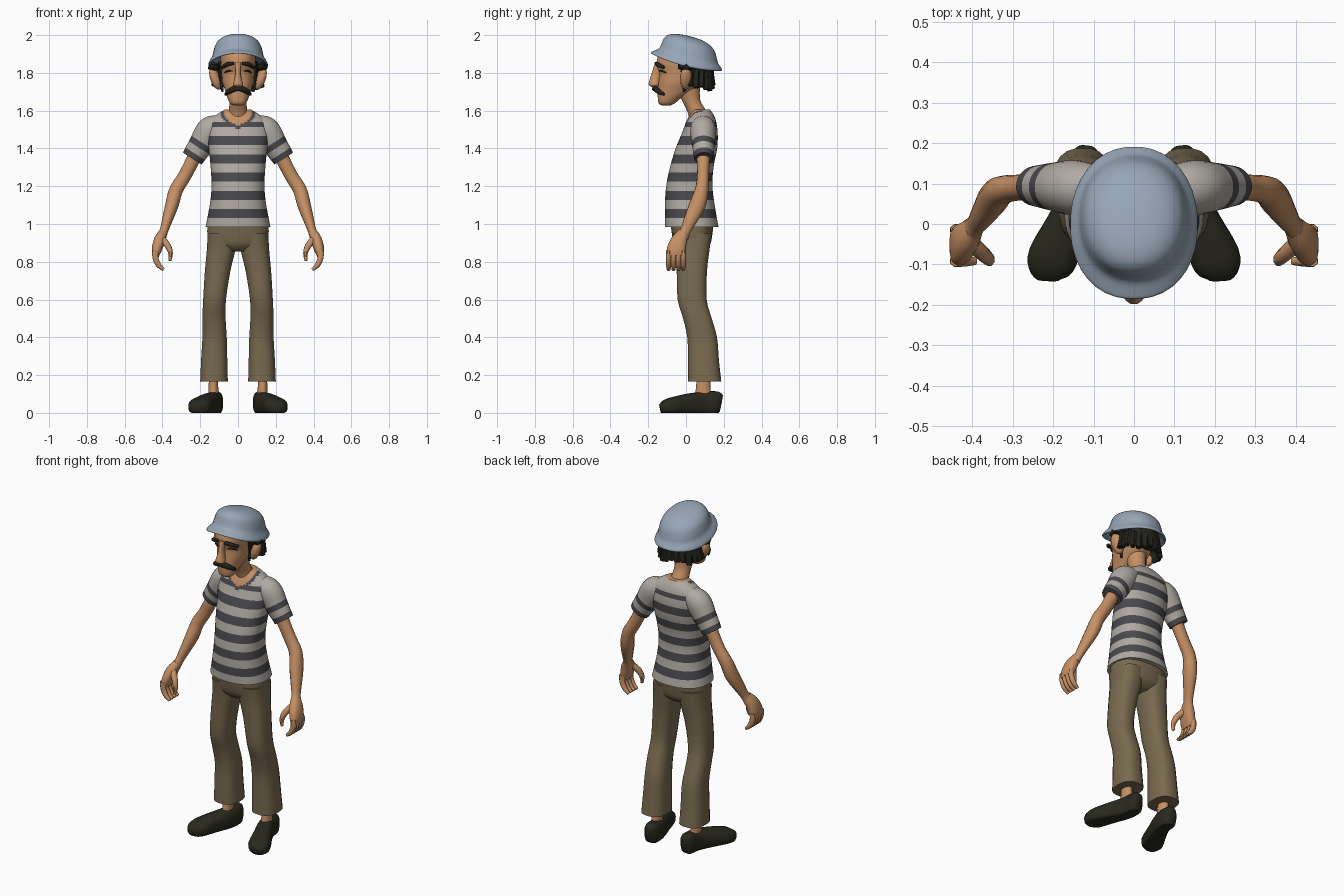
import bpy, bmesh, math, random
from mathutils import Vector, Matrix

random.seed(4)


def material(name, rgb):
    m = bpy.data.materials.new(name)
    m.diffuse_color = (*rgb, 1)
    return m


SKIN = material("skin", (0.56, 0.28, 0.13))
LIGHT = material("light stripe", (0.43, 0.40, 0.36))
DARK = material("dark stripe", (0.068, 0.066, 0.076))
BROWN = material("trouser brown", (0.19, 0.145, 0.08))
SHOE = material("shoe black", (0.022, 0.022, 0.013))
HAIR = material("hair black", (0.017, 0.016, 0.011))
STEEL = material("helmet blue grey", (0.31, 0.38, 0.47))


def finish(name, bm, mats, angle=50):
    bmesh.ops.recalc_face_normals(bm, faces=bm.faces)
    me = bpy.data.meshes.new(name)
    bm.to_mesh(me)
    bm.free()
    for m in mats:
        me.materials.append(m)
    ob = bpy.data.objects.new(name, me)
    bpy.context.collection.objects.link(ob)
    bpy.ops.object.select_all(action='DESELECT')
    ob.select_set(True)
    bpy.context.view_layer.objects.active = ob
    bpy.ops.object.shade_smooth_by_angle(angle=math.radians(angle))
    return ob


def smooth(secs, k):
    """Catmull-Rom resampling of section tuples."""
    out = []
    for i in range(len(secs) - 1):
        a, b, c, d = (secs[max(0, min(len(secs) - 1, i + j))] for j in (-1, 0, 1, 2))
        for s in range(k):
            t = s / k
            out.append([0.5 * (2 * q + (r - p) * t + (2 * p - 5 * q + 4 * r - w) * t * t
                               + (3 * q - p - 3 * r + w) * t ** 3) for p, q, r, w in zip(a, b, c, d)])
    return out + [list(secs[-1])]


def loft(name, secs, mats, side=1, ref=None, n=16, k=3, power=2.0, cuts=(), rule=None, warp=None):
    """Skin sections (x, y, z, ru, rv); flat rings, or rings across the path when ref is given."""
    bm = bmesh.new()
    pts = smooth(secs, k)
    pos = [Vector(p[:3]) for p in pts]
    rings = []
    for i, p in enumerate(pts):
        u, v = Vector((1, 0, 0)), Vector((0, 1, 0))
        if ref:
            t = (pos[min(i + 1, len(pos) - 1)] - pos[max(i - 1, 0)]).normalized()
            v = Vector(ref)
            v = (v - t * v.dot(t)).normalized()
            u = v.cross(t)
        ring = []
        for j in range(n):
            a = 2 * math.pi * (j + 0.5) / n
            c, s = (math.copysign(abs(f) ** (2 / power), f) for f in (math.cos(a), math.sin(a)))
            co = pos[i] + u * c * p[3] + v * s * p[4]
            if warp:
                co = warp(co)
            co.x *= side
            ring.append(bm.verts.new(co))
        rings.append(ring)
    for a, b in zip(rings, rings[1:]):
        for j in range(n):
            bm.faces.new((a[j], a[(j + 1) % n], b[(j + 1) % n], b[j]))
    bm.faces.new(rings[0])
    bm.faces.new(rings[-1])
    for co, no in cuts:
        bmesh.ops.bisect_plane(bm, geom=bm.verts[:] + bm.edges[:] + bm.faces[:], plane_co=co, plane_no=no)
    if rule:
        for f in bm.faces:
            f.material_index = rule(f.calc_center_median())
    return finish(name, bm, mats)


def span(z, rx, front, back, x=0):
    """Flat section from its half width and front/back limits."""
    return (x, (front + back) / 2, z, rx, (back - front) / 2)


# Shirt body: horizontal stripes, skin at the neckline with a dark collar
def shirt_rule(c):
    if c.y < 0.09:
        d = (c.x / 0.078) ** 2 + ((c.z - 1.61) / 0.085) ** 2
        if d < 1:
            return 2
        if d < 1.5:
            return 1
    return 1 if c.z < 1.54 and ((c.z - 1.031) / 0.0965) % 1 < 0.5 else 0


loft("shirt_body", [span(0.985, .172, -.112, .172), span(1.1, .15, -.112, .152), span(1.2, .14, -.105, .14),
                    span(1.3, .145, -.085, .146), span(1.4, .155, -.055, .165), span(1.48, .165, -.022, .168),
                    span(1.54, .155, 0, .16), span(1.575, .12, .018, .148), span(1.605, .07, .035, .128)],
     [LIGHT, DARK, SKIN], n=56, k=6, power=2.3, rule=shirt_rule,
     cuts=[((0, 0, 1.031 + 0.04825 * i), (0, 0, 1)) for i in range(11)])

# Trouser hips
loft("trouser_hips", [span(.855, .06, -.03, .09), span(.885, .14, -.06, .125),
                      span(.93, .163, -.073, .138), span(1.03, .16, -.085, .15)], [BROWN], n=28, power=2.4)

for s, tag in ((1, "left"), (-1, "right")):
    # Sleeve, striped across its own axis
    end = Vector((.242, .094, 1.347))
    axis = Vector((.1, .004, -.155)).normalized()

    def sleeve_rule(c):
        d = (end - Vector((c.x * s, c.y, c.z))).dot(axis)
        return 1 if d < .03 or .068 < d < .1 else 0

    loft("sleeve_" + tag, [(.09, .09, 1.53, .05, .055), (.145, .09, 1.497, .074, .068),
                           (.195, .092, 1.42, .067, .06), (*end, .059, .05)], [LIGHT, DARK], s, (0, 1, 0), n=24, k=5,
         rule=sleeve_rule, cuts=[((p.x * s, p.y, p.z), (axis.x * s, axis.y, axis.z))
                                 for p in (end - axis * d for d in (.03, .068, .1))])

    # Arm
    loft("arm_" + tag, [(.2, .095, 1.42, .04, .04), (.243, .091, 1.33, .037, .034), (.285, .09, 1.25, .036, .032),
                        (.328, .083, 1.18, .037, .036), (.35, .06, 1.1, .036, .044), (.378, .018, 1.01, .027, .034),
                        (.392, -.003, .965, .023, .028), (.405, -.02, .93, .026, .035)], [SKIN], s, (0, 1, 0), n=14)
    # Palm, fingers and thumb
    loft("palm_" + tag, [(.397, -.012, .955, .022, .028), (.415, -.035, .915, .03, .042),
                         (.43, -.052, .865, .027, .05), (.437, -.053, .83, .018, .048)], [SKIN], s, (0, 1, 0), power=2.5)
    for i in range(4):
        y = -.092 + .026 * i
        loft("finger_%s_%d" % (tag, i + 1), [(.437, y, .86, .018, .014), (.437, y, .82, .017, .015),
                                             (.42, y, .782, .015, .014), (.393, y, .758, .009, .01)],
             [SKIN], s, (0, 1, 0), n=8)
    loft("thumb_" + tag, [(.405, -.045, .925, .02, .02), (.372, -.075, .885, .018, .019),
                          (.357, -.088, .845, .013, .017), (.36, -.093, .805, .008, .009)], [SKIN], s, (0, 1, 0), n=8)

    # Trouser leg
    loft("trouser_leg_" + tag, [span(.95, .078, -.07, .138, .083), span(.86, .076, -.056, .125, .09),
                                span(.75, .068, -.05, .112, .108), span(.6, .061, -.045, .11, .124),
                                span(.5, .062, -.016, .137, .127), span(.4, .065, .006, .165, .124),
                                span(.28, .07, .01, .175, .126), span(.165, .074, .01, .188, .127)],
         [BROWN], s, n=20, power=2.5)
    # Ankle and shoe
    loft("ankle_" + tag, [(.13, .1, .3, .03, .04), (.13, .092, .17, .025, .037), (.13, .09, .07, .03, .045)], [SKIN], s)

    def flat_sole(c):
        c.z = max(c.z, 0)
        return c

    loft("shoe_" + tag, [(.118, .186, .05, .022, .045), (.12, .165, .052, .04, .062), (.127, .09, .05, .046, .062),
                         (.165, .0, .042, .052, .058), (.2, -.08, .034, .062, .046), (.211, -.118, .026, .05, .036),
                         (.213, -.137, .022, .028, .022)], [SHOE], s, (0, 0, 1), n=18, power=2.7, warp=flat_sole)

    # Ear
    bm = bmesh.new()
    bmesh.ops.create_uvsphere(bm, u_segments=14, v_segments=8, radius=1, matrix=Matrix.Translation((.12 * s, .0, 1.77))
                              @ Matrix.Rotation(.35 * s, 4, 'Y') @ Matrix.Rotation(.4 * s, 4, 'Z')
                              @ Matrix.Diagonal((.026, .034, .062, 1)))
    finish("ear_" + tag, bm, [SKIN])
    # Brow, eye slit, sideburn
    loft("brow_" + tag, [(.022, -.158, 1.85, .008, .009), (.055, -.152, 1.846, .012, .011),
                         (.085, -.118, 1.828, .008, .01)], [HAIR], s, (0, 1, 0), n=8)
    loft("eye_slit_" + tag, [(.03, -.139, 1.808, .002, .006), (.05, -.13, 1.811, .005, .008),
                             (.072, -.107, 1.801, .002, .006)], [HAIR], s, (0, 1, 0), n=8)
    loft("sideburn_" + tag, [(.088, .0, 1.86, .02, .04), (.09, -.008, 1.77, .012, .016), (.082, -.01, 1.7, .006, .006)],
         [HAIR], s, n=8)

# Neck and head
loft("neck", [(0, .085, 1.5, .06, .055), (0, .06, 1.59, .05, .052), (0, .025, 1.66, .047, .05),
              (0, .01, 1.76, .06, .07)], [SKIN])
loft("head", [span(1.627, .02, -.125, -.085), span(1.638, .042, -.145, -.06), span(1.67, .057, -.15, -.02),
              span(1.71, .07, -.15, .05), span(1.75, .084, -.146, .1), span(1.8, .088, -.142, .125),
              span(1.845, .092, -.157, .135), span(1.9, .092, -.145, .14), span(1.95, .07, -.1, .11)],
     [SKIN], n=24, power=2.3)
loft("nose", [(0, -.158, 1.722, .012, .014), (0, -.168, 1.735, .028, .029), (0, -.166, 1.755, .024, .03),
              (0, -.155, 1.8, .014, .027), (0, -.147, 1.855, .018, .018)], [SKIN], n=12)
loft("moustache", [(-.068, -.115, 1.685, .005, .006), (-.05, -.143, 1.7, .014, .014), (-.022, -.162, 1.715, .016, .014),
                   (0, -.167, 1.716, .013, .013), (.022, -.162, 1.715, .016, .014), (.05, -.143, 1.7, .014, .014),
                   (.068, -.115, 1.685, .005, .006)], [HAIR], ref=(0, 1, 0), n=8)

# Hair: faceted cap plus rough tufts round the sides and back
bm = bmesh.new()
bmesh.ops.create_icosphere(bm, subdivisions=2, radius=1, matrix=Matrix.Translation((0, .062, 1.825))
                           @ Matrix.Diagonal((.108, .092, .095, 1)))
for i in range(13):
    a = math.pi * (-.06 + 1.12 * i / 12)
    low = random.uniform(-.02, .015) - .02 * math.sin(a)
    m = (Matrix.Translation((.115 * math.cos(a), .045 + .085 * math.sin(a), 1.785 + low))
         @ Matrix.Rotation(a, 4, 'Z') @ Matrix.Rotation(-.3, 4, 'Y') @ Matrix.Diagonal((.03, .036, 1, 1)))
    bmesh.ops.create_cone(bm, cap_ends=True, segments=5, radius1=.45, radius2=1, depth=.095, matrix=m)
for s in (1, -1):
    bmesh.ops.create_icosphere(bm, subdivisions=1, radius=1, matrix=Matrix.Translation((.128 * s, .0, 1.833))
                               @ Matrix.Diagonal((.036, .05, .026, 1)))
finish("hair", bm, [HAIR], 20)


# Helmet: tilted dome over a flared brim that sags at the sides
def tilt(c):
    c.z -= .022 * (c.x / .16) ** 2 * max(0, 1 - c.z / .06)
    return Matrix.Rotation(math.radians(-14), 3, 'X') @ c + Vector((0, .0, 1.862))


loft("helmet", [(0, .005, .02, .11, .13), (0, .003, -.004, .15, .185), (0, .003, .002, .158, .194),
                (0, .005, .012, .152, .184), (0, .006, .03, .137, .163), (0, .003, .055, .13, .152),
                (0, -.005, .09, .117, .138), (0, -.012, .115, .09, .11), (0, -.016, .129, .05, .065),
                (0, -.018, .133, .006, .008)], [STEEL], n=36, k=3, power=2.15, warp=tilt)
